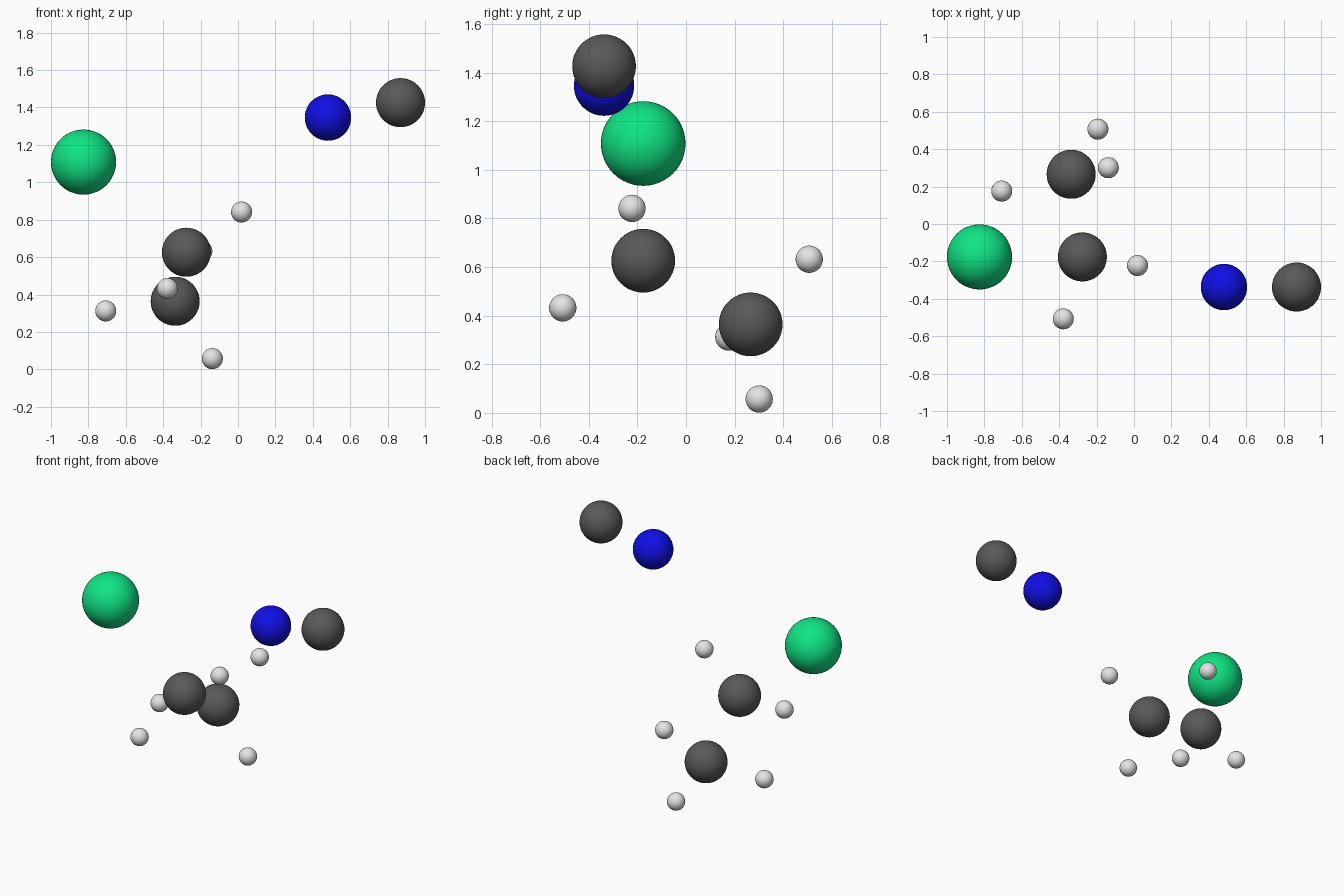
import bpy

cube = bpy.data.objects.get("Cube")
if cube:
    bpy.data.objects.remove(cube, do_unlink=True)


def make_material(name, rgb):
    mat = bpy.data.materials.new(name)
    mat.use_nodes = True
    colour = (*rgb, 1.0)
    mat.diffuse_color = colour
    mat.node_tree.nodes["Principled BSDF"].inputs["Base Color"].default_value = colour
    return mat


def make_ball(name, centre, radius, mat):
    bpy.ops.mesh.primitive_uv_sphere_add(segments=48, ring_count=24,
                                         radius=radius, location=centre)
    ball = bpy.context.object
    ball.name = ball.data.name = name
    ball.data.materials.append(mat)
    bpy.ops.object.shade_smooth()


# Each kind of atom has one colour and one radius
KINDS = {
    "carbon": (make_material("dark grey", (0.1, 0.1, 0.1)), 0.131),
    "hydrogen": (make_material("light grey", (0.78, 0.78, 0.78)), 0.056),
    "nitrogen": (make_material("blue", (0.005, 0.005, 0.78)), 0.124),
    "chlorine": (make_material("green", (0.005, 0.78, 0.23)), 0.174),
}

# Atom centres
ATOMS = {
    "chlorine": [(-0.826, -0.176, 1.108)],
    "nitrogen": [(0.481, -0.337, 1.346)],
    "carbon": [(0.869, -0.337, 1.426),    # beside the nitrogen
               (-0.276, -0.176, 0.626),   # upper of the pair
               (-0.336, 0.266, 0.364)],   # lower of the pair
    "hydrogen": [(0.019, -0.222, 0.841),
                 (-0.378, -0.507, 0.432),
                 (-0.707, 0.176, 0.312),
                 (-0.137, 0.301, 0.057),
                 (-0.193, 0.507, 0.632)],
}

for kind, centres in ATOMS.items():
    mat, radius = KINDS[kind]
    for i, centre in enumerate(centres, 1):
        make_ball(f"{kind}_atom_{i}", centre, radius, mat)
